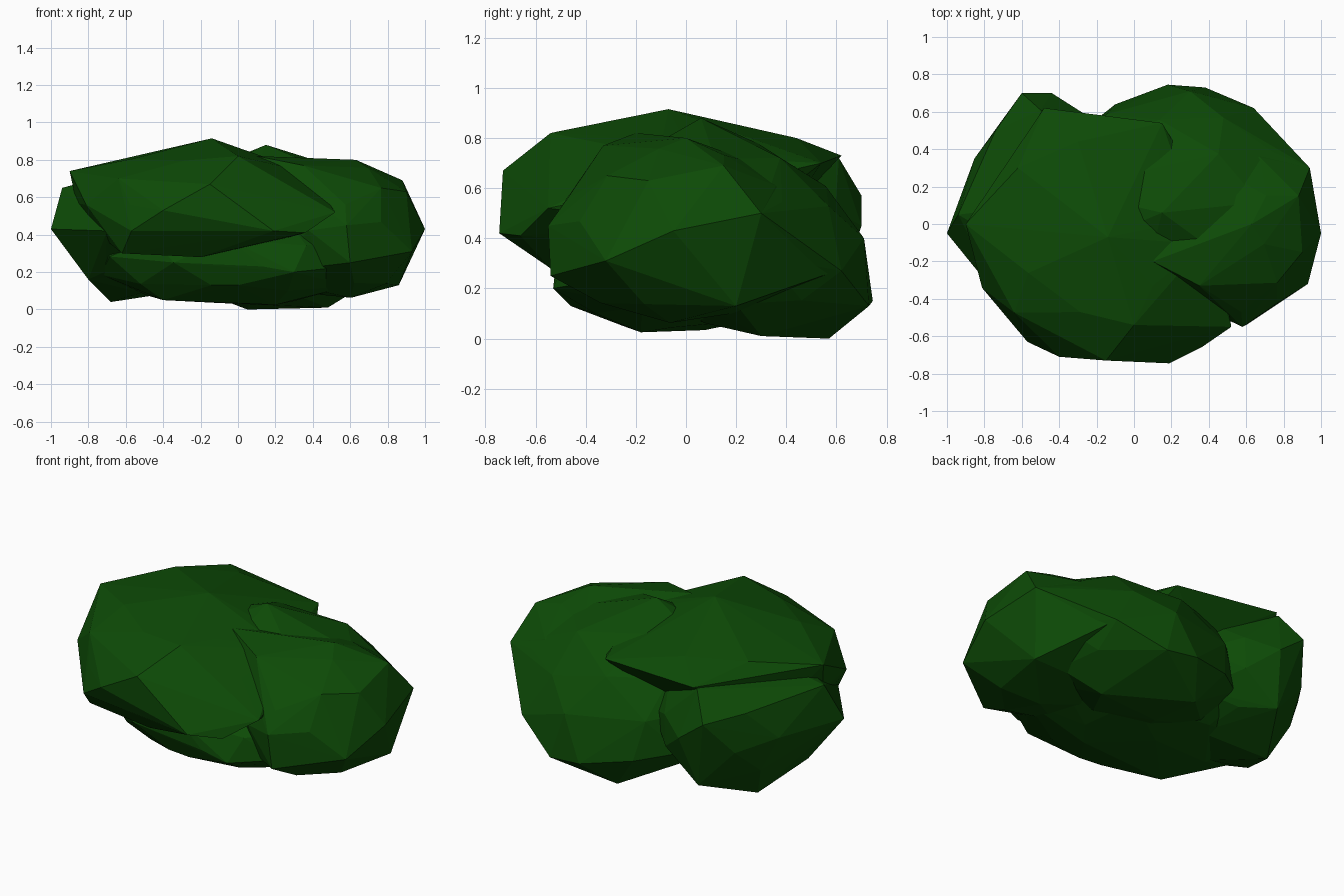
import bpy, bmesh, random
from mathutils import Vector, Euler

random.seed(4)

# Dark leaf green shared by every clump
leaf = bpy.data.materials.new("leaf_green")
leaf.diffuse_color = (0.004, 0.07, 0.002, 1)


def clump(name, centre, radii, corners, lean=0.0, n=2.2):
    """Faceted ellipsoid core (lean shears y with height) stretched over a few corners."""
    bm = bmesh.new()
    bmesh.ops.create_icosphere(bm, subdivisions=2, radius=1)
    turn = Euler([random.uniform(0, 6.28) for _ in range(3)]).to_matrix()
    for v in bm.verts:
        d = turn @ v.co.normalized()
        flat = (d.x ** 2 + d.y ** 2) ** 0.5
        d /= (flat ** n + abs(d.z) ** n) ** (1 / n)
        p = Vector([c + r * k for c, r, k in zip(centre, radii, d)])
        p.y += lean * (p.z - centre[2])
        p.z = max(p.z, 0.01)
        v.co = p
    # Rebuild the skin as the convex hull of core and corners
    points = [v.co.copy() for v in bm.verts] + [Vector(c) for c in corners]
    bm.clear()
    for p in points:
        bm.verts.new(p)
    bmesh.ops.convex_hull(bm, input=bm.verts[:])
    loose = [v for v in bm.verts if not v.link_faces]
    bmesh.ops.delete(bm, geom=loose, context='VERTS')
    bmesh.ops.recalc_face_normals(bm, faces=bm.faces[:])
    mesh = bpy.data.meshes.new(name)
    bm.to_mesh(mesh)
    bm.free()
    mesh.materials.append(leaf)
    obj = bpy.data.objects.new(name, mesh)
    bpy.context.collection.objects.link(obj)


# Broad upper clump overhanging the front
clump("upper_clump", (-0.20, -0.12, 0.58), (0.67, 0.55, 0.27),
      [(0.19, -0.745, 0.42), (-0.15, -0.73, 0.67), (-0.4, -0.71, 0.53),
       (-0.57, -0.63, 0.42), (0.36, -0.66, 0.41), (0.52, -0.55, 0.52),
       (0, -0.54, 0.82), (-0.14, -0.07, 0.915), (-0.9, 0, 0.74),
       (-0.62, 0.3, 0.8), (-0.48, 0.62, 0.73), (0.15, 0.54, 0.70),
       (-0.3, 0.44, 0.8), (-0.2, -0.54, 0.28), (-0.62, -0.5, 0.3)])

# Right clump
clump("right_clump", (0.55, -0.03, 0.42), (0.40, 0.47, 0.36),
      [(1, -0.05, 0.43), (0.93, -0.32, 0.31), (0.9, -0.15, 0.63),
       (0.88, 0.15, 0.69), (0.63, 0, 0.8), (0.58, -0.55, 0.45),
       (0.94, 0.3, 0.5), (0.6, -0.54, 0.25), (0.86, 0.2, 0.13),
       (0.35, -0.33, 0.77), (0.1, -0.2, 0.82), (0.64, 0.6, 0.27)])

# Back clump leaning outwards towards the ground
clump("back_clump", (0.20, 0.18, 0.42), (0.66, 0.48, 0.40),
      [(0.05, 0.57, 0), (0.18, 0.745, 0.15), (0.38, 0.73, 0.13),
       (0.3, 0.71, 0.4), (0.64, 0.62, 0.27), (0.48, 0.3, 0.01),
       (0.94, 0.3, 0.5), (0.15, 0.06, 0.88), (-0.1, 0.64, 0.2)], lean=-0.3)

# Back left clump
clump("back_left_clump", (-0.45, 0.15, 0.42), (0.44, 0.50, 0.34),
      [(-0.6, 0.7, 0.57), (-0.44, 0.7, 0.45), (-0.68, 0.3, 0.04),
       (-0.74, 0.5, 0.6), (-1, -0.05, 0.43), (-0.94, 0.05, 0.65),
       (-0.5, 0.61, 0.72), (-0.8, 0, 0.16), (-0.7, -0.42, 0.42),
       (-0.5, 0.6, 0.15)])

# Base clump under the overhang
clump("base_clump", (0, -0.02, 0.28), (0.78, 0.52, 0.25),
      [(0.3, -0.53, 0.2), (0, -0.46, 0.13),
       (-0.4, -0.25, 0.05), (0.2, -0.18, 0.025)])
